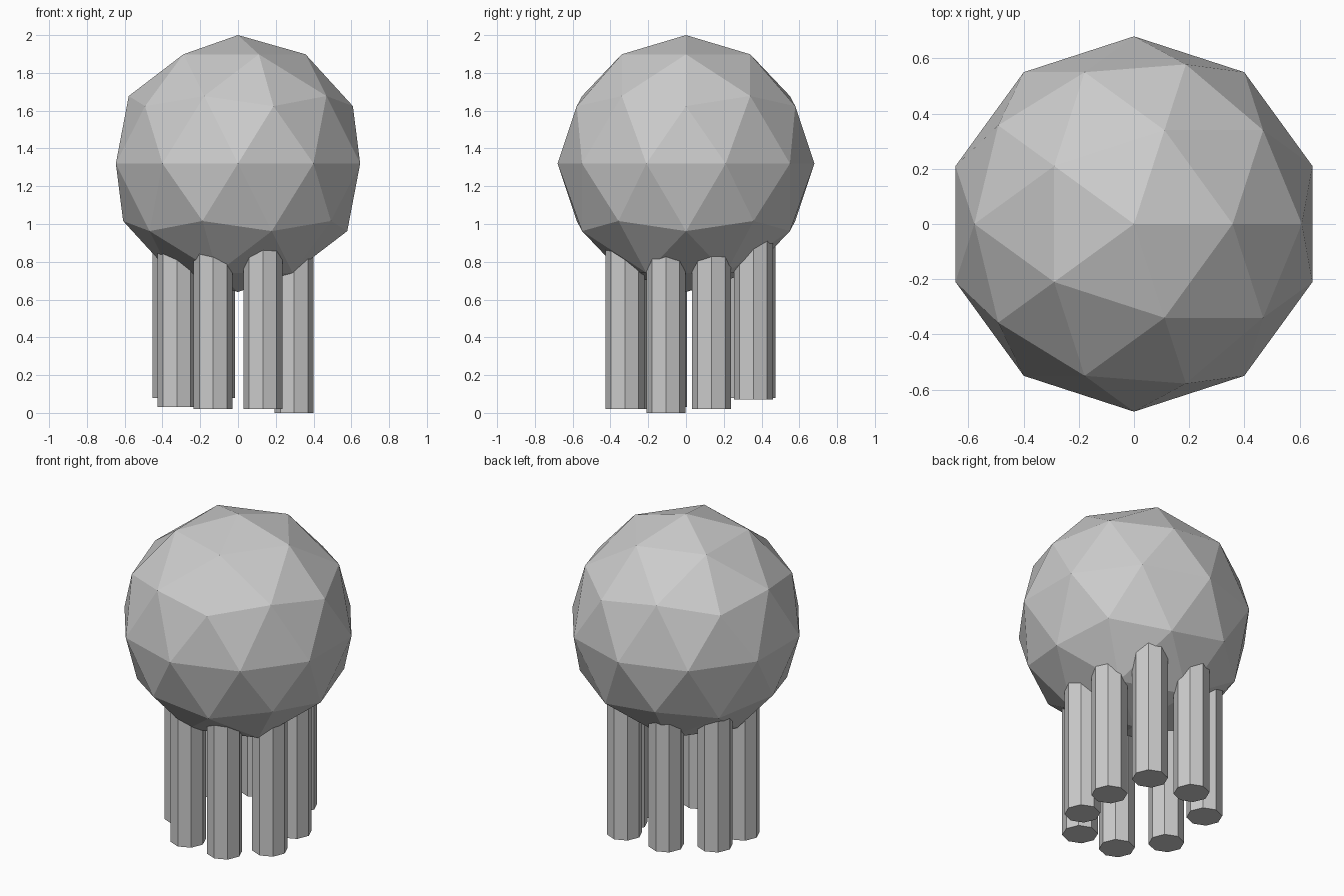
import bpy

if "Cube" in bpy.data.objects:
    bpy.data.objects.remove(bpy.data.objects["Cube"])

# One plain grey for the whole model
grey = bpy.data.materials.new("light grey")
grey.diffuse_color = (0.6, 0.6, 0.6, 1)
grey.use_nodes = True
grey.node_tree.nodes["Principled BSDF"].inputs["Base Color"].default_value = grey.diffuse_color


def finish(name):
    obj = bpy.context.object
    obj.name = name
    obj.data.materials.append(grey)


# Faceted round head
bpy.ops.mesh.primitive_ico_sphere_add(subdivisions=2, radius=0.68, location=(0, 0, 1.32))
finish("head")

# Ring of eight octagonal legs: x, y, bottom height
LEG_TOP = 0.98
legs = [
    (0.297, -0.106, 0.0),
    (0.297, 0.135, 0.02),
    (0.18, 0.357, 0.07),
    (-0.12, 0.37, 0.08),
    (-0.35, 0.21, 0.08),
    (-0.323, -0.097, 0.03),
    (-0.132, -0.31, 0.02),
    (0.132, -0.323, 0.02),
]
for i, (x, y, bottom) in enumerate(legs, 1):
    bpy.ops.mesh.primitive_cylinder_add(
        vertices=8, radius=0.103, depth=LEG_TOP - bottom,
        location=(x, y, (LEG_TOP + bottom) / 2))
    finish(f"leg_{i}")
